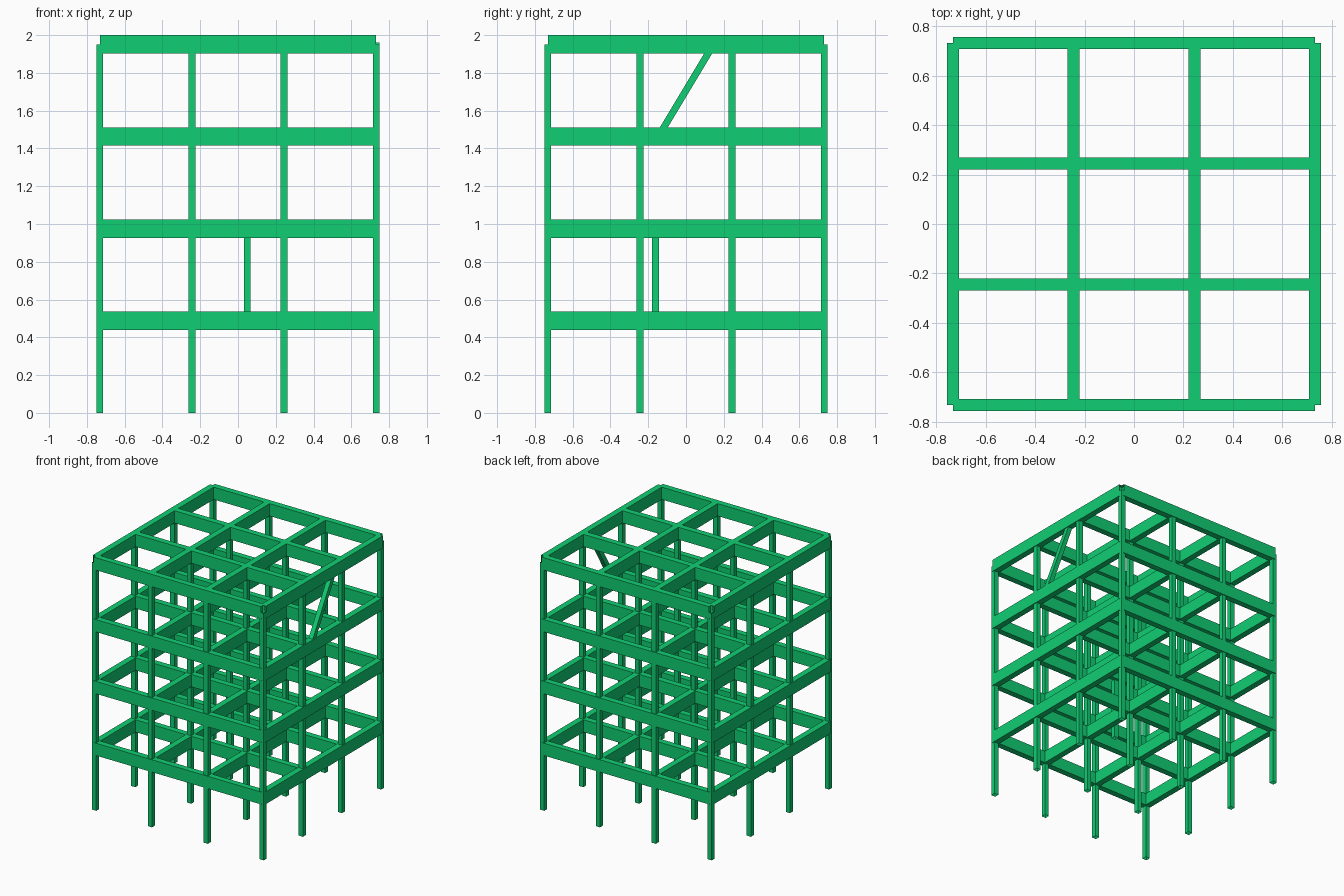
import bpy
import bmesh
from mathutils import Vector

if "Cube" in bpy.data.objects:
    bpy.data.objects.remove(bpy.data.objects["Cube"])

U = 2 / 41                       # model unit: storey 10, bay 10, beam depth 2
BAY = 10 * U
GRID = [(i - 1.5) * BAY for i in range(4)]
EDGE = GRID[3]
LEVELS = [BAY * k for k in range(1, 5)]
BEAM_W, BEAM_D, COL = U, 2 * U, 0.75 * U

green = bpy.data.materials.new("green")
green.diffuse_color = (0.005, 0.62, 0.17, 1)
green.use_nodes = True
green.node_tree.nodes["Principled BSDF"].inputs["Base Color"].default_value = green.diffuse_color


def add_tube(bm, start, end, width, depth, side):
    """Open-ended rectangular tube; width is measured along side."""
    a, b = Vector(start), Vector(end)
    s = Vector(side).normalized()
    t = (b - a).normalized().cross(s)
    corners = [s * (i * width / 2) + t * (j * depth / 2)
               for i, j in ((-1, -1), (1, -1), (1, 1), (-1, 1))]
    low = [bm.verts.new(a + c) for c in corners]
    high = [bm.verts.new(b + c) for c in corners]
    for k in range(4):
        n = (k + 1) % 4
        bm.faces.new((low[k], low[n], high[n], high[k]))


def make_part(name, tubes):
    bm = bmesh.new()
    for tube in tubes:
        add_tube(bm, *tube)
    mesh = bpy.data.meshes.new(name)
    bm.to_mesh(mesh)
    bm.free()
    mesh.materials.append(green)
    bpy.context.collection.objects.link(bpy.data.objects.new(name, mesh))


# Columns on the 4 x 4 grid, from the base to the roof beam centrelines
make_part("columns", [((x, y, 0), (x, y, LEVELS[3]), COL, COL, (1, 0, 0))
                      for x in GRID for y in GRID])

# Beams in both directions on every floor
for n, z in enumerate(LEVELS, 1):
    make_part(f"floor_{n}_cross_beams",
              [((-EDGE, y, z), (EDGE, y, z), BEAM_W, BEAM_D, (0, 1, 0)) for y in GRID])
    make_part(f"floor_{n}_long_beams",
              [((x, -EDGE, z), (x, EDGE, z), BEAM_W, BEAM_D, (1, 0, 0)) for x in GRID])

# Single post between the first and second floors
px, py = U, -0.161
make_part("inner_post", [((px, py, LEVELS[0]), (px, py, LEVELS[1]), COL, COL, (1, 0, 0))])

# Diagonal brace in the top storey of the right side
make_part("diagonal_brace", [((EDGE, -3 * U, LEVELS[2]), (EDGE, 3 * U, LEVELS[3]),
                              COL, COL, (1, 0, 0))])
